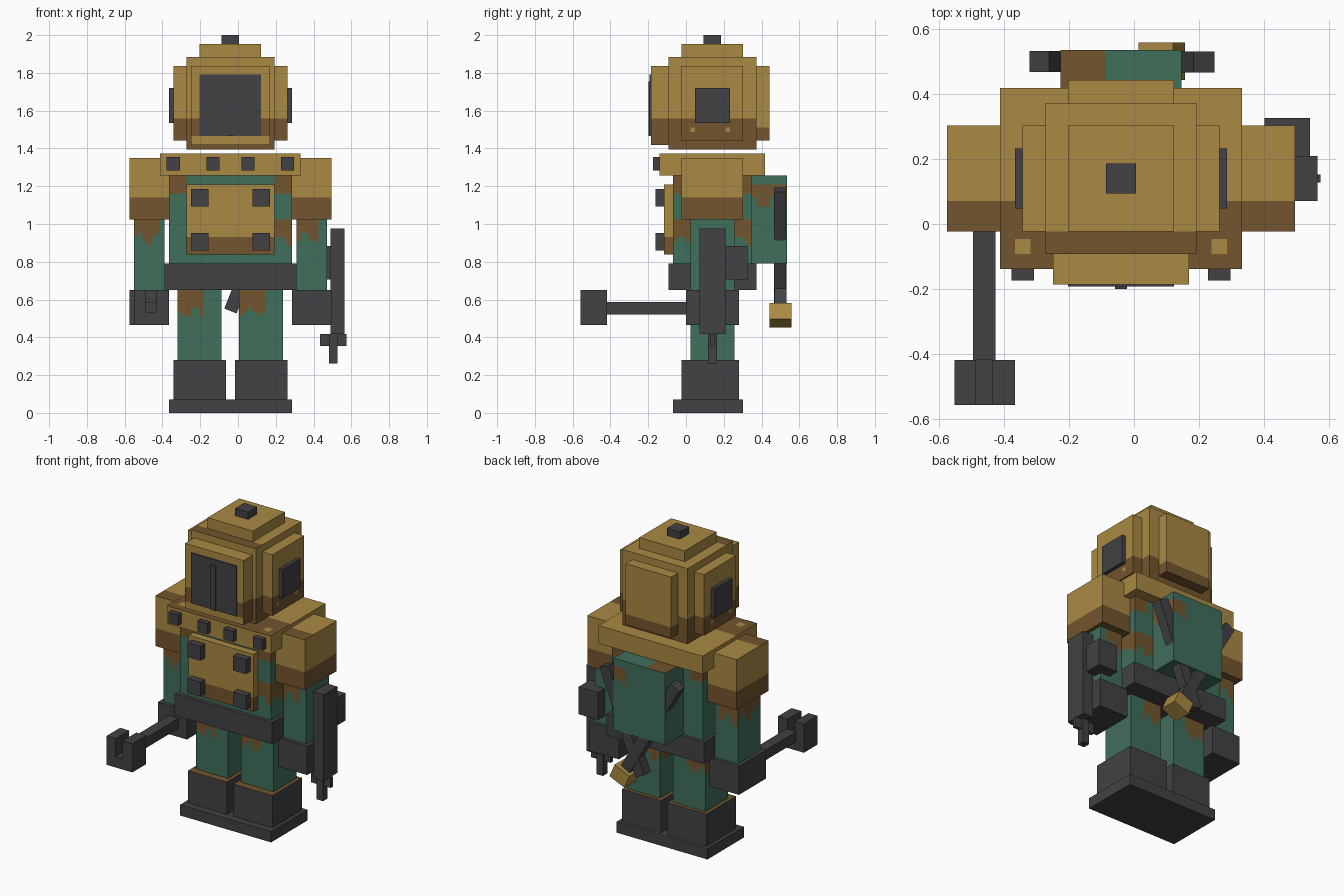
import bpy, bmesh, math
from mathutils import Vector, Matrix

cube = bpy.data.objects.get("Cube")
if cube:
    bpy.data.objects.remove(cube)

UNIT = 2 / 43                          # block size of the model
CENTRE = Vector((-0.04, 0.14, 0))      # body axis


def material(name, *rgb):
    mat = bpy.data.materials.new(name)
    mat.use_nodes = True
    mat.diffuse_color = (*rgb, 1)
    mat.node_tree.nodes["Principled BSDF"].inputs["Base Color"].default_value = (*rgb, 1)
    return mat


brass = material("brass", 0.40, 0.25, 0.057)
brown = material("brown", 0.17, 0.09, 0.026)
green = material("green", 0.051, 0.156, 0.105)
dark = material("dark_metal", 0.054, 0.053, 0.06)


def finish(name, bm, *mats):
    mesh = bpy.data.meshes.new(name)
    bm.to_mesh(mesh)
    bm.free()
    for mat in mats:
        mesh.materials.append(mat)
    obj = bpy.data.objects.new(name, mesh)
    obj.location = CENTRE
    bpy.context.collection.objects.link(obj)
    return obj


def block(name, mat, x, y, z, paint=None, second=brown):
    """Box between ranges in units; x may be a half width. paint(p, n) picks second colour."""
    if not isinstance(x, tuple):
        x = (-x, x)
    low, high = (Vector(c) for c in zip(sorted(x), y, z))
    bm = bmesh.new()
    bmesh.ops.create_cube(bm, size=1)
    size = high - low
    for v in bm.verts:
        v.co = (low + high) / 2 + Vector(a * b for a, b in zip(v.co, size))
    if paint:
        # cut into half-unit cells, then colour each by the rule
        for axis in range(3):
            normal = Vector(1 if i == axis else 0 for i in range(3))
            step = math.floor(low[axis] * 2) + 1
            while step / 2 < high[axis]:
                bmesh.ops.bisect_plane(bm, geom=bm.verts[:] + bm.edges[:] + bm.faces[:],
                                       plane_co=normal * step / 2, plane_no=normal)
                step += 1
        bm.normal_update()
        for f in bm.faces:
            f.material_index = int(bool(paint(f.calc_center_median(), f.normal)))
    bmesh.ops.scale(bm, vec=(UNIT,) * 3, verts=bm.verts)
    return finish(name, bm, mat, second)


def pair(name, mat, x, y, z, **kw):
    block("left_" + name, mat, x, y, z, **kw)
    block("right_" + name, mat, (-x[0], -x[1]), y, z, **kw)


def bar(name, mat, start, end, width, y):
    """Slanted bar between two (x, z) points in units."""
    a, b = (Vector((p[0], sum(y) / 2, p[1])) for p in (start, end))
    run = b - a
    bm = bmesh.new()
    bmesh.ops.create_cube(bm, size=1)
    bmesh.ops.scale(bm, vec=(width, y[1] - y[0], run.length), verts=bm.verts)
    turn = Matrix.Rotation(math.atan2(run.x, run.z), 4, 'Y')
    bm.transform(Matrix.Scale(UNIT, 4) @ Matrix.Translation((a + b) / 2) @ turn)
    finish(name, bm, mat)


# Colour rules
def below(level):
    return lambda p, n: p.z < level


def ragged(p, low, high):
    return low + math.sin(p.x * 3 + p.y * 2) * 0.7 < p.z < high


def near(a, b, c, d):
    return math.hypot(a - c, b - d) < 0.5


def front_top(p, n):
    return n.z > 0.5 and p.y < -1.5


def shoulder_paint(p, n):
    return front_top(p, n) or p.z < 24.5


def collar_paint(p, n):
    return front_top(p, n) and not near(abs(p.x), p.y, 6.5, -4.5)


def head_paint(p, n):
    return p.z < 33.5 or (n.z > 0.5 and p.y < -3.5)


def cheek_paint(p, n):
    dot = near(p.y, p.z, -2.25, 32.25) or near(p.y, p.z, 1.75, 32.25)
    return p.z < 33.5 and not dot


def visor_paint(p, n):
    return p.z < 33.5 and (n.y > -0.5 or p.z > 31.5)


def leg_paint(p, n):
    return ragged(p, 11.5, 13.8) and (p.x + 6) % 7 < 3


def torso_paint(p, n):
    return (p.z > 25 and abs(p.x) > 5) or (p.x > 4 and ragged(p, 19.5, 22))


def pack_paint(p, n):
    if n.z > 0.5:
        return p.x < -1
    return p.x > 2 and p.y > 4.5 and ragged(p, 24, 26)


# Boots and legs
block("sole", dark, 7, (-4.5, 3.5), (0, 1.5))
pair("boot", dark, (0.5, 6.5), (-3.5, 3), (1.5, 6), paint=lambda p, n: n.z > 0.5)
pair("leg", green, (1, 6), (-2.5, 2.5), (6, 14), paint=leg_paint)

# Torso, belt and pack
block("belt", dark, 7.5, (-5, 5), (14, 17))
block("torso", green, 7, (-4.5, 4.5), (17, 27), paint=torso_paint)
block("back_pack", green, 4, (2, 8.5), (17, 27), paint=pack_paint)
block("chest_plate", brass, 5, (-5.5, -4.5), (18, 26), paint=below(20))
for row, z in (("lower", 19.5), ("upper", 24.5)):
    pair(row + "_chest_bolt", dark, (2.5, 4.5), (-6.5, -5.5), (z - 1, z + 1))

# Collar with bolts, shoulders and arms
block("collar", brass, 8, (-6, 6), (27, 29.5), paint=collar_paint)
for label, x in (("inner", 2), ("outer", 6.5)):
    pair(label + "_collar_bolt", dark, (x - 0.75, x + 0.75), (-6.75, -6), (27.6, 29.1))
pair("shoulder", brass, (7, 11.5), (-3.5, 3.5), (22, 29), paint=shoulder_paint)
pair("arm", green, (7.5, 11), (-2.5, 2.5), (14, 22),
     paint=lambda p, n: ragged(p, 19.8, 22) and (p.x + 11) % 18 < 3.2)
pair("glove", dark, (7, 11.5), (-3, 3), (10, 14))

# Diving helmet
block("helmet", brass, 5, (-5, 5), (30, 40.5), paint=head_paint)
block("helmet_crown", brass, 3.5, (-3.5, 3.5), (40.5, 42))
block("helmet_knob", dark, 1, (-1, 1), (42, 43))
block("visor_frame", brass, 4.5, (-7, -5), (30.5, 39.5), paint=visor_paint)
block("visor_glass", dark, 3.5, (-7.15, -7), (31.5, 38.5))
block("visor_bar", dark, 0.4, (-7.3, -7.15), (31.5, 37.7))
block("helmet_back", brass, 3.5, (5, 6.5), (31, 39.5), paint=below(32.5))
pair("helmet_side", brass, (5, 6.5), (-3.5, 3.5), (31, 39.5), paint=cheek_paint)
pair("side_window", dark, (6.5, 7), (-2, 2), (33, 37))

# Arm-mounted gun
block("gun_body", dark, (11.4, 13), (-1.5, 1.5), (9, 21))
block("gun_tank", dark, (9.5, 12.5), (1.5, 4), (15.2, 19))
block("gun_prongs", dark, (10.2, 13.2), (-0.25, 0.25), (7.6, 9))
block("gun_muzzle", dark, (11.2, 12.2), (-0.5, 0.5), (5.6, 9))

# Wrench held in the right hand
block("wrench_handle", dark, (-9.8, -8.3), (-12, -3), (11.2, 12.6))
block("wrench_base", dark, (-11, -7), (-15, -12), (10, 11.5))
block("wrench_outer_jaw", dark, (-11, -9.6), (-15, -12), (11.5, 14))
block("wrench_inner_jaw", dark, (-8.5, -7), (-15, -12), (11.5, 14))

# Crossed tools behind the pack
bar("back_blade", dark, (0, 11.6), (5.5, 25.4), 1.5, (7, 8.4))
bar("back_handle", dark, (2.2, 12), (-5.4, 25.4), 1.5, (7.05, 8.45))
bar("handle_pommel", brass, (3.1, 10.2), (2.3, 12), 2.5, (6.5, 9))
